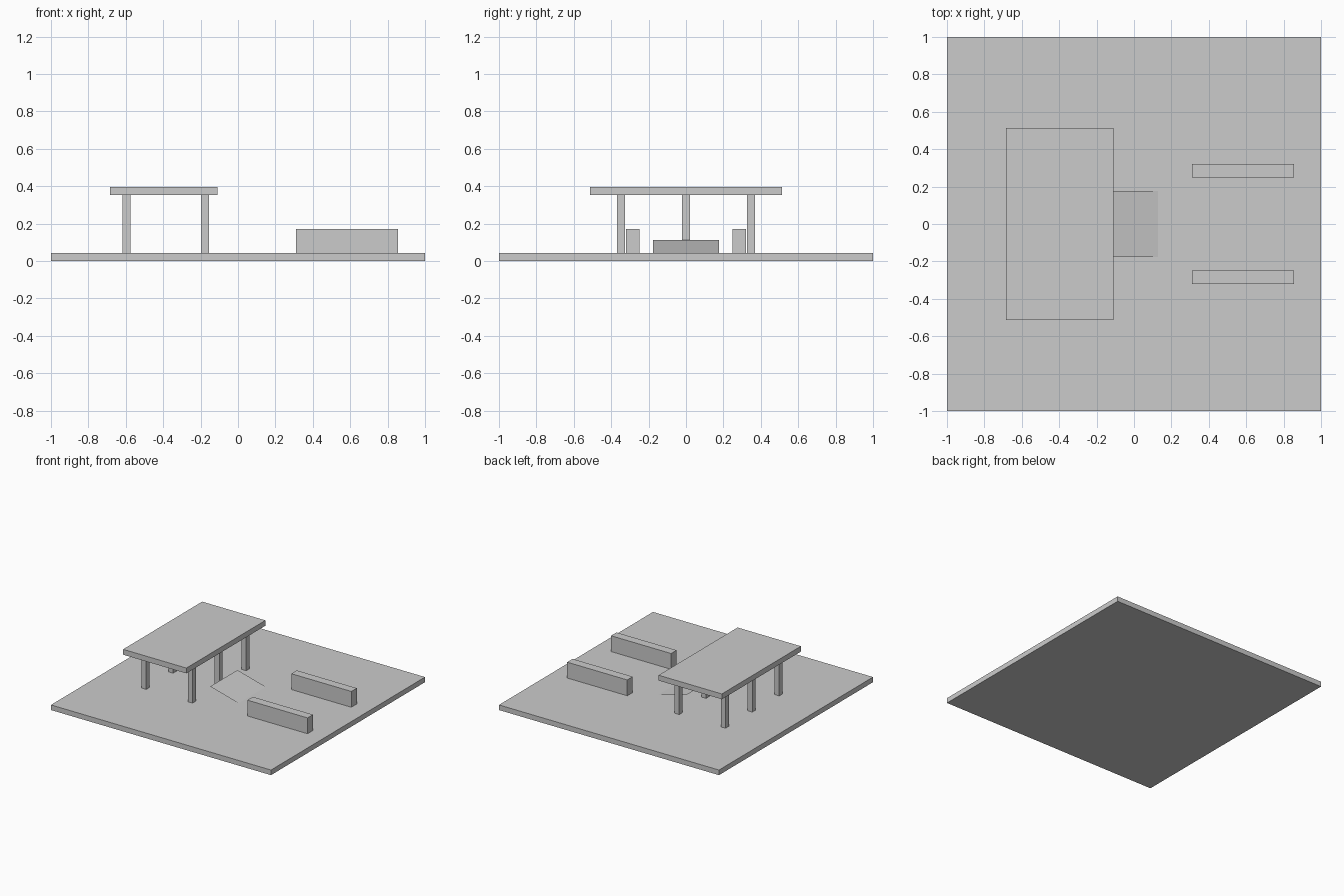
import bpy
import bmesh
from mathutils import Matrix

cube = bpy.data.objects.get("Cube")
if cube:
    bpy.data.objects.remove(cube, do_unlink=True)

# One plain grey for everything
GREY = (0.6, 0.6, 0.6, 1)
grey = bpy.data.materials.new("plain_grey")
grey.use_nodes = True
grey.diffuse_color = GREY
grey.node_tree.nodes["Principled BSDF"].inputs["Base Color"].default_value = GREY


def add_object(name, bm):
    mesh = bpy.data.meshes.new(name)
    bm.to_mesh(mesh)
    bm.free()
    mesh.materials.append(grey)
    obj = bpy.data.objects.new(name, mesh)
    bpy.context.collection.objects.link(obj)
    return obj


def box(name, xs, ys, zs):
    """Box spanning the given (min, max) pair on each axis."""
    bm = bmesh.new()
    spans = (xs, ys, zs)
    size = [b - a for a, b in spans]
    centre = [(a + b) / 2 for a, b in spans]
    bmesh.ops.create_cube(
        bm, size=1, matrix=Matrix.Translation(centre) @ Matrix.Diagonal((*size, 1)))
    return add_object(name, bm)


FLOOR, ROOF = 0.042, 0.353

# Ground slab and canopy roof
box("ground_slab", (-1, 1), (-1, 1), (0, FLOOR))
box("canopy_roof", (-0.685, -0.11), (-0.513, 0.513), (ROOF, 0.397))

# Two rows of three posts
HALF = 0.021
for row, x in (("outer", -0.597), ("inner", -0.176)):
    for place, y in (("front", -0.348), ("middle", 0), ("back", 0.348)):
        box(f"{row}_post_{place}", (x - HALF, x + HALF), (y - HALF, y + HALF),
            (FLOOR, ROOF))

# Pair of low walls
for place, side in (("front", -1), ("back", 1)):
    box(f"low_wall_{place}", (0.31, 0.856), sorted((side * 0.249, side * 0.32)),
        (FLOOR, 0.172))

# Thin sloping ramp sheet
bm = bmesh.new()
low, high = (0.129, FLOOR + 0.001), (-0.129, 0.112)
corners = [(low[0], -0.177, low[1]), (low[0], 0.177, low[1]),
           (high[0], 0.177, high[1]), (high[0], -0.177, high[1])]
bm.faces.new([bm.verts.new(c) for c in corners])
add_object("ramp", bm)
